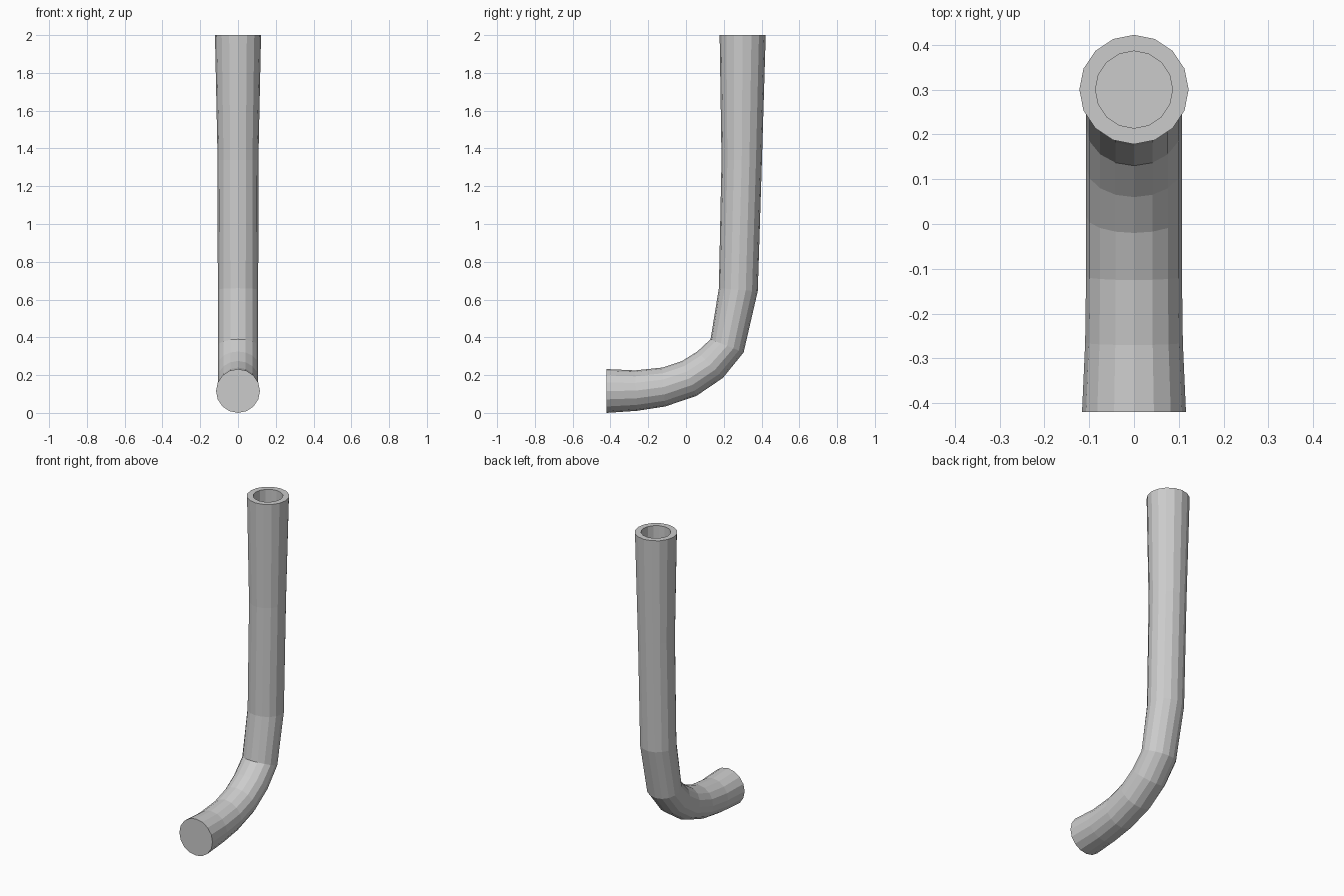
import bpy, bmesh
from math import sin, cos, pi

if "Cube" in bpy.data.objects:
    bpy.data.objects.remove(bpy.data.objects["Cube"])

SIDES = 16
# Each ring: half width in x, then inner and outer side points (y, z)
RINGS = [
    (0.116, (-0.42, 0.232), (-0.42, 0.0)),
    (0.109, (-0.27, 0.225), (-0.26, 0.011)),
    (0.107, (-0.125, 0.24), (-0.11, 0.034)),
    (0.107, (-0.02, 0.275), (0.055, 0.09)),
    (0.107, (0.06, 0.325), (0.195, 0.185)),
    (0.107, (0.13, 0.39), (0.305, 0.32)),
    (0.107, (0.174, 0.66), (0.38, 0.645)),
    (0.108, (0.188, 1.34), (0.402, 1.34)),
    (0.122, (0.178, 2.0), (0.422, 2.0)),
    # rim and blind bore in the upper end
    (0.086, (0.214, 2.0), (0.386, 2.0)),
    (0.086, (0.214, 1.75), (0.386, 1.75)),
]

bm = bmesh.new()
loops = []
for w, a, b in RINGS:
    cy, cz = (a[0] + b[0]) / 2, (a[1] + b[1]) / 2
    dy, dz = (a[0] - b[0]) / 2, (a[1] - b[1]) / 2
    loops.append([bm.verts.new((w * sin(t), cy + dy * cos(t), cz + dz * cos(t)))
                  for t in (2 * pi * i / SIDES for i in range(SIDES))])

# Skin the rings, then close the front end and the bore floor
for p, q in zip(loops, loops[1:]):
    for i in range(SIDES):
        j = (i + 1) % SIDES
        bm.faces.new((p[i], p[j], q[j], q[i]))
bm.faces.new(loops[0])
bm.faces.new(loops[-1])
bmesh.ops.recalc_face_normals(bm, faces=bm.faces[:])

mesh = bpy.data.meshes.new("bent_pipe")
bm.to_mesh(mesh)
bm.free()
bpy.context.collection.objects.link(bpy.data.objects.new("bent_pipe", mesh))
